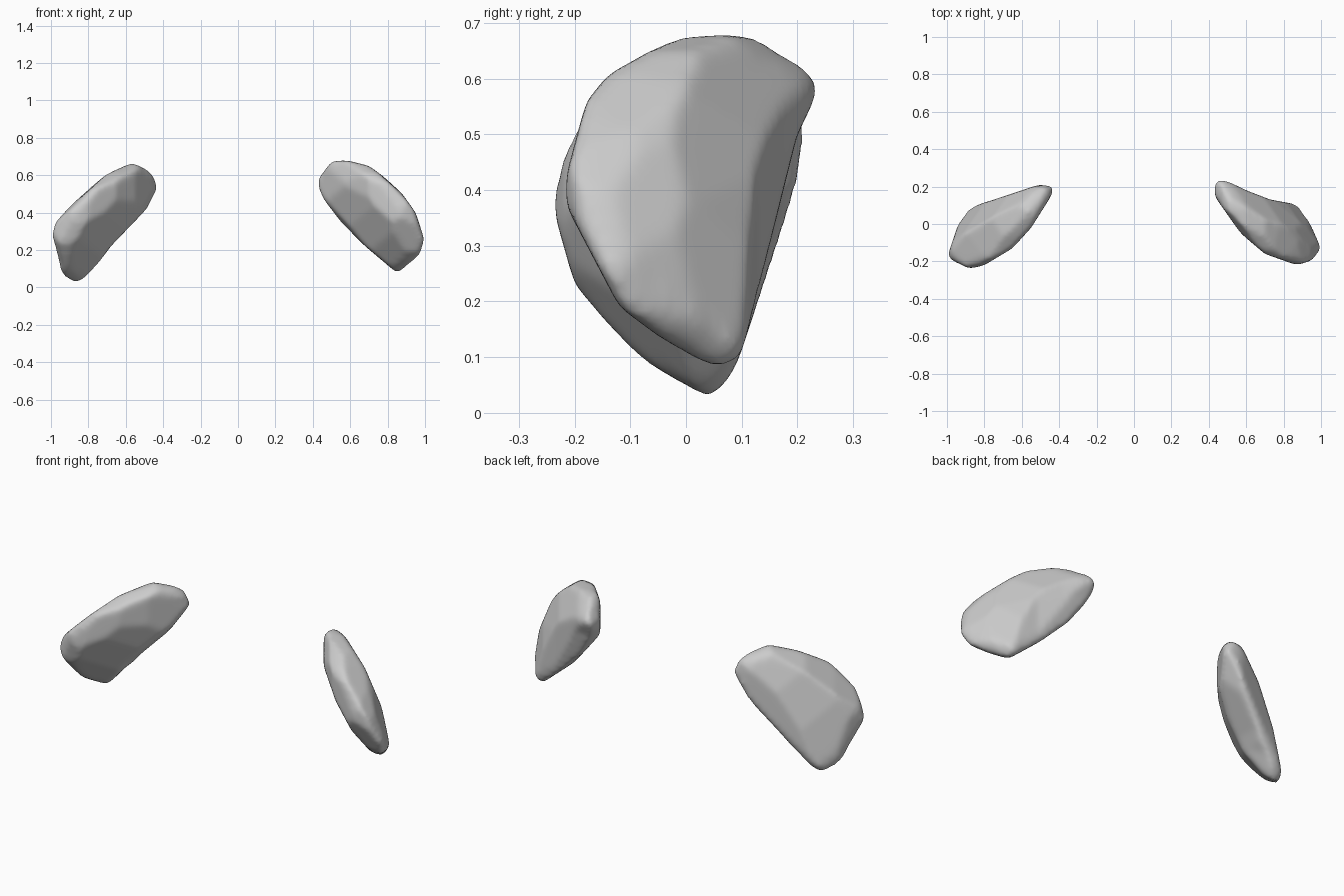
import bpy, bmesh
from math import radians, sin, cos
from mathutils import Vector

if "Cube" in bpy.data.objects:
    bpy.data.objects.remove(bpy.data.objects["Cube"])

MID = 0.34
# Carving directions: azimuth, elevation
FRONT, SIDE, TOP = (0, 0), (90, 0), (0, 90)
NEAR, FAR, UNDER = (35, 25), (215, 25), (145, -35)


def project(view, p):
    a, e = radians(view[0]), radians(view[1])
    x, y, z = p
    away = -x * sin(a) + y * cos(a)
    return x * cos(a) + y * sin(a), (z - MID) * cos(e) + away * sin(e)


def relative(view, outline, centre):
    """Outline measured from the part's centre as seen in this view."""
    cu, cv = project(view, centre)
    lift = MID if view[1] == 0 else 0
    return [(u - cu, v - lift - cv) for u, v in outline]


def reach(outline, du, dv):
    """Distance along a ray to the nearest outline edge."""
    best = 99.0
    for i, (ax, ay) in enumerate(outline):
        bx, by = outline[i - 1]
        ex, ey = bx - ax, by - ay
        den = du * ey - dv * ex
        if abs(den) < 1e-9:
            continue
        t = (ax * ey - ay * ex) / den
        s = (ax * dv - ay * du) / den
        if t > 0 and -1e-6 <= s <= 1 + 1e-6 and t < best:
            best = t
    return best


def mirrored(view, outline, slack):
    """Same constraint seen by the opposite plate."""
    v = (-view[0], view[1])
    return v, [(-u * slack, w * slack) for u, w in outline]


def plate(name, centre, cuts):
    bm = bmesh.new()
    bmesh.ops.create_icosphere(bm, subdivisions=5, radius=1)
    c = Vector(centre)
    for v in bm.verts:
        d = v.co.normalized()
        r = 99.0
        for view, outline in cuts:
            du, dv = project(view, (d.x, d.y, d.z + MID))
            r = min(r, reach(outline, du, dv))
        v.co = c + d * r
    for f in bm.faces:
        f.smooth = True
    me = bpy.data.meshes.new(name)
    bm.to_mesh(me)
    bm.free()
    ob = bpy.data.objects.new(name, me)
    bpy.context.collection.objects.link(ob)
    # Even out the skin, then soften the carved ridges
    rm = ob.modifiers.new("skin", 'REMESH')
    rm.mode = 'VOXEL'
    rm.voxel_size = 0.011
    rm.use_smooth_shade = True
    sm = ob.modifiers.new("soften", 'SMOOTH')
    sm.factor = 0.5
    sm.iterations = 14


# Right plate profiles
rc = (0.73, -0.01, 0.40)
r_front = [(.43, .58), (.5, .675), (.58, .68), (.7, .65), (.85, .54), (.95, .4), (1.0, .25),
           (.97, .17), (.85, .07), (.8, .1), (.5, .4), (.43, .52)]
r_side = [(-.225, .39), (-.18, .56), (-.12, .63), (-.03, .675), (.11, .68), (.22, .62),
          (.24, .58), (.2, .5), (.1, .1), (.07, .07), (0, .1), (-.12, .19)]
r_top = [(.43, .22), (.47, .245), (.6, .18), (.73, .13), (.9, .1), (1.0, -.13), (.97, -.19),
         (.87, -.22), (.7, -.16), (.57, -.05), (.43, .15)]
r_near = [(.49, .23), (.55, .18), (.65, .02), (.74, -.19), (.79, -.36), (.74, -.43), (.68, -.41),
          (.58, -.3), (.5, -.15), (.41, .11), (.43, .19)]
r_far = [(-.55, .48), (-.47, .45), (-.41, .28), (-.44, .19), (-.57, .05), (-.74, -.06),
         (-.79, -.01), (-.75, .22), (-.69, .36), (-.63, .44)]
r_under = [(-.35, .53), (-.23, .5), (-.2, .46), (-.33, .27), (-.48, .16), (-.63, .07), (-.84, .12),
           (-.9, .19), (-.88, .31), (-.79, .41), (-.61, .49)]

# Left plate profiles
lc = (-0.73, -0.01, 0.37)
l_front = [(-1, .26), (-.97, .37), (-.85, .49), (-.7, .61), (-.57, .665), (-.51, .65), (-.43, .58),
           (-.43, .48), (-.68, .22), (-.82, .03), (-.88, 0), (-.93, .04), (-.98, .18)]
l_side = [(-.24, .37), (-.22, .46), (-.15, .6), (-.03, .665), (.1, .665), (.2, .6), (.215, .45),
          (.09, .08), (.03, 0), (-.05, .05), (-.2, .23)]
l_top = [(-1, -.18), (-.88, -.24), (-.8, -.22), (-.65, -.13), (-.55, -.02), (-.43, .17),
         (-.43, .21), (-.48, .22), (-.75, .13), (-.88, .09), (-.94, 0)]
l_near = [(-.93, .1), (-.89, .19), (-.76, .29), (-.61, .39), (-.44, .46), (-.27, .43), (-.24, .35),
          (-.4, .15), (-.58, .02), (-.67, -.07), (-.72, -.08), (-.81, -.02)]
l_far = [(.42, .14), (.57, .11), (.74, .05), (.87, -.08), (.92, -.23), (.83, -.38), (.78, -.49),
         (.71, -.53), (.65, -.5), (.28, -.1), (.24, 0), (.28, .08)]
l_under = [(.49, .16), (.55, .12), (.64, -.05), (.72, -.27), (.77, -.48), (.76, -.56), (.72, -.6),
           (.67, -.56), (.53, -.41), (.45, -.22), (.42, -.04), (.43, .1)]

VIEWS = (FRONT, SIDE, TOP, NEAR, FAR, UNDER)
right = [(v, relative(v, o, rc)) for v, o in zip(VIEWS, (r_front, r_side, r_top, r_near, r_far, r_under))]
left = [(v, relative(v, o, lc)) for v, o in zip(VIEWS, (l_front, l_side, l_top, l_near, l_far, l_under))]

plate("right_plate", rc, right + [mirrored(v, o, 1.1) for v, o in left[3:]])
plate("left_plate", lc, left + [mirrored(v, o, 1.1) for v, o in right[3:]])
